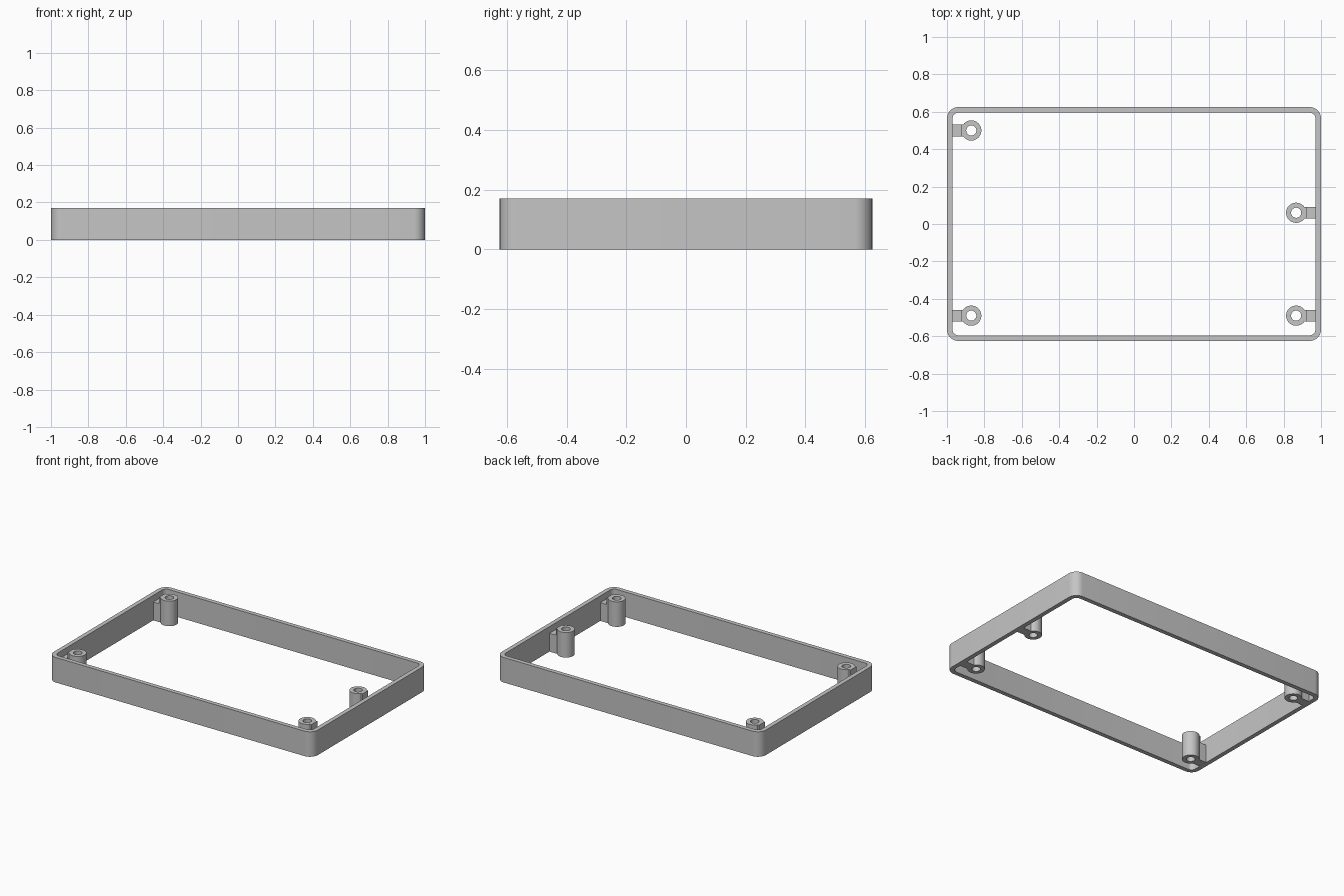
import bpy, bmesh
from math import radians, sin, cos

cube = bpy.data.objects.get("Cube")
if cube:
    bpy.data.objects.remove(cube)

HEIGHT = 0.171
HALF_X, HALF_Y, WALL, CORNER = 1.0, 0.625, 0.03, 0.06
POST_R, HOLE_R, TAB = 0.054, 0.027, 35

grey = bpy.data.materials.new("plain grey")
grey.use_nodes = True
color = (0.56, 0.56, 0.56, 1)
grey.diffuse_color = color
grey.node_tree.nodes["Principled BSDF"].inputs["Base Color"].default_value = color


def finish(name, bm):
    bmesh.ops.remove_doubles(bm, verts=bm.verts, dist=1e-5)
    bmesh.ops.recalc_face_normals(bm, faces=bm.faces)
    mesh = bpy.data.meshes.new(name)
    bm.to_mesh(mesh)
    bm.free()
    mesh.materials.append(grey)
    obj = bpy.data.objects.new(name, mesh)
    bpy.context.collection.objects.link(obj)
    bpy.ops.object.select_all(action='DESELECT')
    obj.select_set(True)
    bpy.context.view_layer.objects.active = obj
    bpy.ops.object.shade_smooth_by_angle(angle=radians(30))
    return obj


def tube(name, outer, inner, height):
    """Closed wall between two matching outlines."""
    bm = bmesh.new()
    loops = [[bm.verts.new((x, y, z)) for x, y in pts]
             for pts, z in ((outer, 0), (outer, height), (inner, height), (inner, 0))]
    n = len(outer)
    for k in range(4):
        a, b = loops[k], loops[(k + 1) % 4]
        for i in range(n):
            j = (i + 1) % n
            bm.faces.new((a[i], a[j], b[j], b[i]))
    return finish(name, bm)


def rounded_rect(hx, hy, r, steps=10):
    pts = []
    for q, (sx, sy) in enumerate(((1, 1), (-1, 1), (-1, -1), (1, -1))):
        for i in range(steps + 1):
            a = radians(90 * (q + i / steps))
            pts.append((sx * (hx - r) + r * cos(a), sy * (hy - r) + r * sin(a)))
    return pts


# Surrounding wall
tube("frame_wall", rounded_rect(HALF_X, HALF_Y, CORNER),
     rounded_rect(HALF_X - WALL, HALF_Y - WALL, CORNER - WALL), HEIGHT)


# Screw posts: round with a flat tab towards the wall, joined by a lower web
def screw_post(name, side, x, y):
    outer, inner = [], []
    for start, stop, step, flat in ((-TAB, TAB, 7, True), (TAB, 360 - TAB, 10, False)):
        for deg in range(start, stop + 1, step):
            a = radians(deg)
            reach = POST_R + 0.001 if flat else POST_R * cos(a)
            outer.append((x + side * reach, y + POST_R * sin(a)))
            inner.append((x + side * HOLE_R * cos(a), y + HOLE_R * sin(a)))
    tube(name + "_post", outer, inner, HEIGHT)

    bm = bmesh.new()
    bmesh.ops.create_cube(bm, size=1)
    x0, x1, top = abs(x) + POST_R, HALF_X - WALL + 0.005, 0.125
    half = POST_R * sin(radians(TAB))
    for v in bm.verts:
        v.co = (side * (x1 if v.co.x > 0 else x0),
                y + (half if v.co.y > 0 else -half),
                top if v.co.z > 0 else 0)
    finish(name + "_web", bm)


screw_post("back_right", -1, -0.87, 0.5)
screw_post("front_right", -1, -0.87, -0.49)
screw_post("middle_left", 1, 0.867, 0.06)
screw_post("front_left", 1, 0.867, -0.49)
